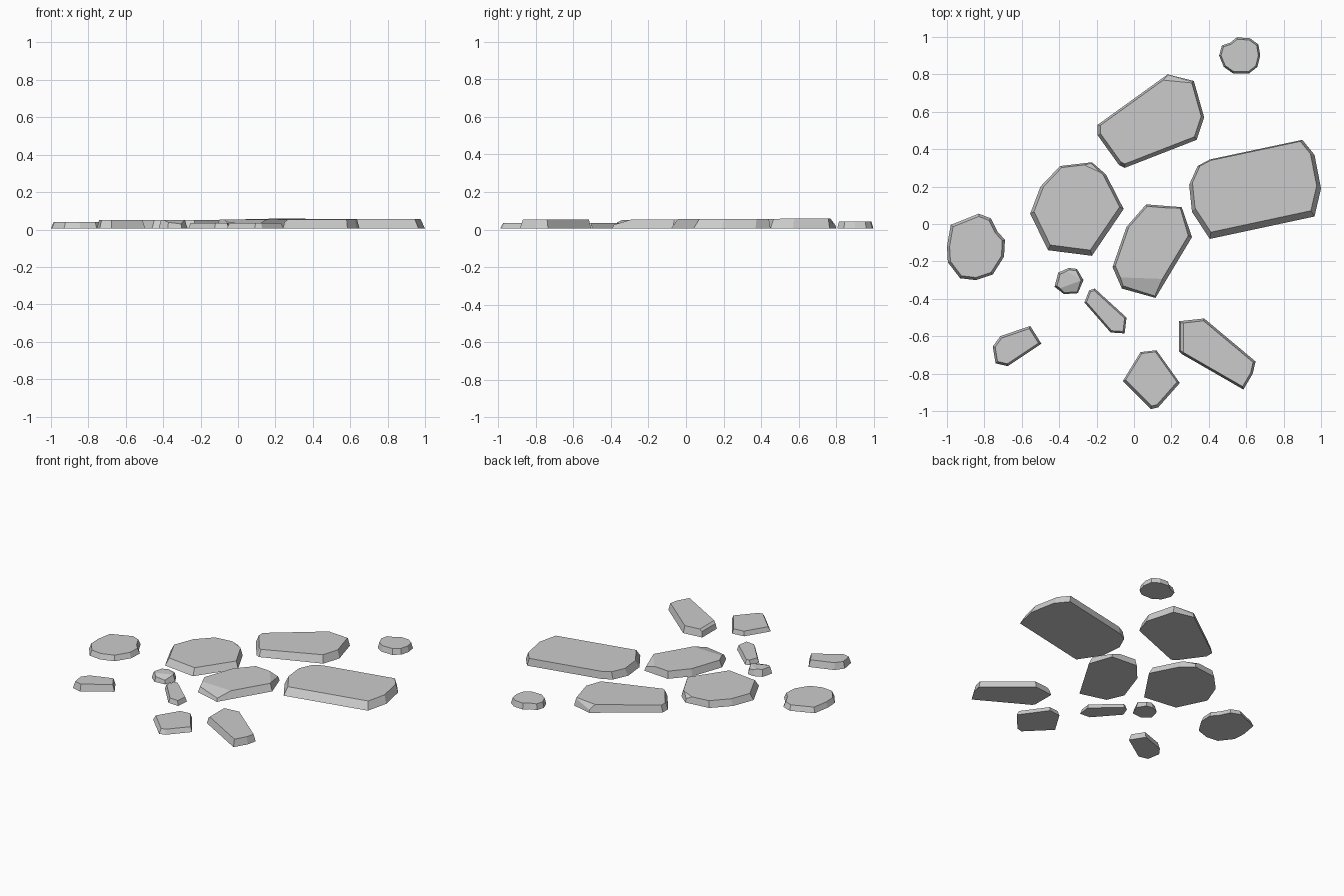
import bpy, bmesh
from math import cos, sin, radians
from mathutils import Vector

if "Cube" in bpy.data.objects:
    bpy.data.objects.remove(bpy.data.objects["Cube"])


def inset_outline(pts, d):
    """Offset a clockwise outline inward by d."""
    out = []
    for i, p in enumerate(pts):
        a = (p - pts[i - 1]).normalized()
        b = (pts[(i + 1) % len(pts)] - p).normalized()
        n1, n2 = Vector((a.y, -a.x)), Vector((b.y, -b.x))
        out.append(p + (n1 + n2) * d / max(0.5, 1 + n1.dot(n2)))
    return out


def stone(name, outline, h, inset=0.015, shift=(0, 0), tilt=(0, 0), chips=()):
    """Flat slab: ground outline, smaller top face, sloped chips (x, y, angle, slope)."""
    base = [Vector(p) for p in outline]
    mid = sum(base, Vector((0, 0))) / len(base)
    bm = bmesh.new()
    low = [bm.verts.new((p.x, p.y, 0.005)) for p in base]
    top = []
    for p in inset_outline(base, inset):
        p = p + Vector(shift)
        top.append(bm.verts.new((p.x, p.y, h + (p - mid).dot(Vector(tilt)))))
    n = len(low)
    bm.faces.new(low)
    bm.faces.new(top[::-1])
    for i in range(n):
        j = (i + 1) % n
        bm.faces.new((low[i], top[i], top[j], low[j]))
    # broken corners
    for x, y, ang, s in chips:
        a = radians(ang)
        z = h + (Vector((x, y)) - mid).dot(Vector(tilt))
        bmesh.ops.bisect_plane(bm, geom=bm.verts[:] + bm.edges[:] + bm.faces[:],
                               plane_co=(x, y, z), plane_no=(cos(a) * s, sin(a) * s, 1),
                               clear_outer=True)
        bmesh.ops.holes_fill(bm, edges=[e for e in bm.edges if e.is_boundary])
    bmesh.ops.recalc_face_normals(bm, faces=bm.faces[:])
    me = bpy.data.meshes.new(name)
    bm.to_mesh(me)
    bm.free()
    bpy.context.collection.objects.link(bpy.data.objects.new(name, me))


# Rounded pebbles at the far ends
stone("round_stone_back", [(.455, .90), (.47, .955), (.515, .97), (.55, .998), (.62, .993), (.665, .96),
      (.675, .90), (.66, .84), (.615, .805), (.53, .805), (.48, .84)], .043, .01)
stone("round_stone_left", [(-1, -.12), (-.98, -.005), (-.83, .055), (-.765, .03), (-.73, -.04), (-.69, -.085),
      (-.695, -.175), (-.755, -.27), (-.845, -.30), (-.93, -.29), (-.995, -.205)], .04, .014)

# Large slabs
stone("large_slab_back", [(-.195, .53), (.18, .80), (.32, .765), (.375, .57), (.335, .45), (-.05, .30),
      (-.08, .315), (-.195, .475)], .054, .015, (0, .005), (.015, .01), [(.2, .765, 85, 1.2)])
stone("large_slab_right", [(.295, .21), (.34, .31), (.405, .345), (.90, .45), (.965, .37), (1, .19),
      (.965, .04), (.405, -.08), (.31, .065)], .055, .02, (-.003, .014))
stone("large_slab_left", [(-.555, .055), (-.50, .20), (-.395, .31), (-.225, .33), (-.15, .265), (-.055, .08),
      (-.225, -.17), (-.46, -.14)], .05, .019, (0, .01), (0, 0), [(-.2, .285, 65, .8)])
stone("large_slab_centre", [(-.115, -.23), (-.04, -.015), (.065, .105), (.255, .09), (.31, -.07), (.115, -.395),
      (-.065, -.345)], .053, .016, (-.002, .006), (0, 0), [(.05, -.29, -92, .3), (.24, .01, 38, .4)])
stone("long_slab_front", [(.24, -.52), (.375, -.505), (.65, -.735), (.635, -.80), (.585, -.885), (.255, -.695),
      (.24, -.68)], .053, .012, (0, 0), (0, 0), [(.52, -.63, 47, .8), (.265, -.6, 180, .8)])

# Small stones between the slabs
stone("small_chip", [(-.425, -.335), (-.405, -.26), (-.35, -.235), (-.305, -.24), (-.27, -.30), (-.30, -.37),
      (-.375, -.375)], .05, .012, (0, 0), (0, 0), [(-.345, -.325, -70, .4), (-.33, -.27, 60, .4)])
stone("small_stone_middle", [(-.265, -.42), (-.24, -.355), (-.21, -.345), (-.04, -.50), (-.05, -.585),
      (-.125, -.58)], .036, .01)
stone("small_stone_left", [(-.755, -.655), (-.715, -.60), (-.555, -.545), (-.495, -.64), (-.675, -.76),
      (-.74, -.745)], .05, .012)
stone("small_stone_front", [(-.06, -.84), (.035, -.685), (.12, -.675), (.245, -.85), (.13, -.98),
      (.09, -.99)], .036, .012, (0, .004))
